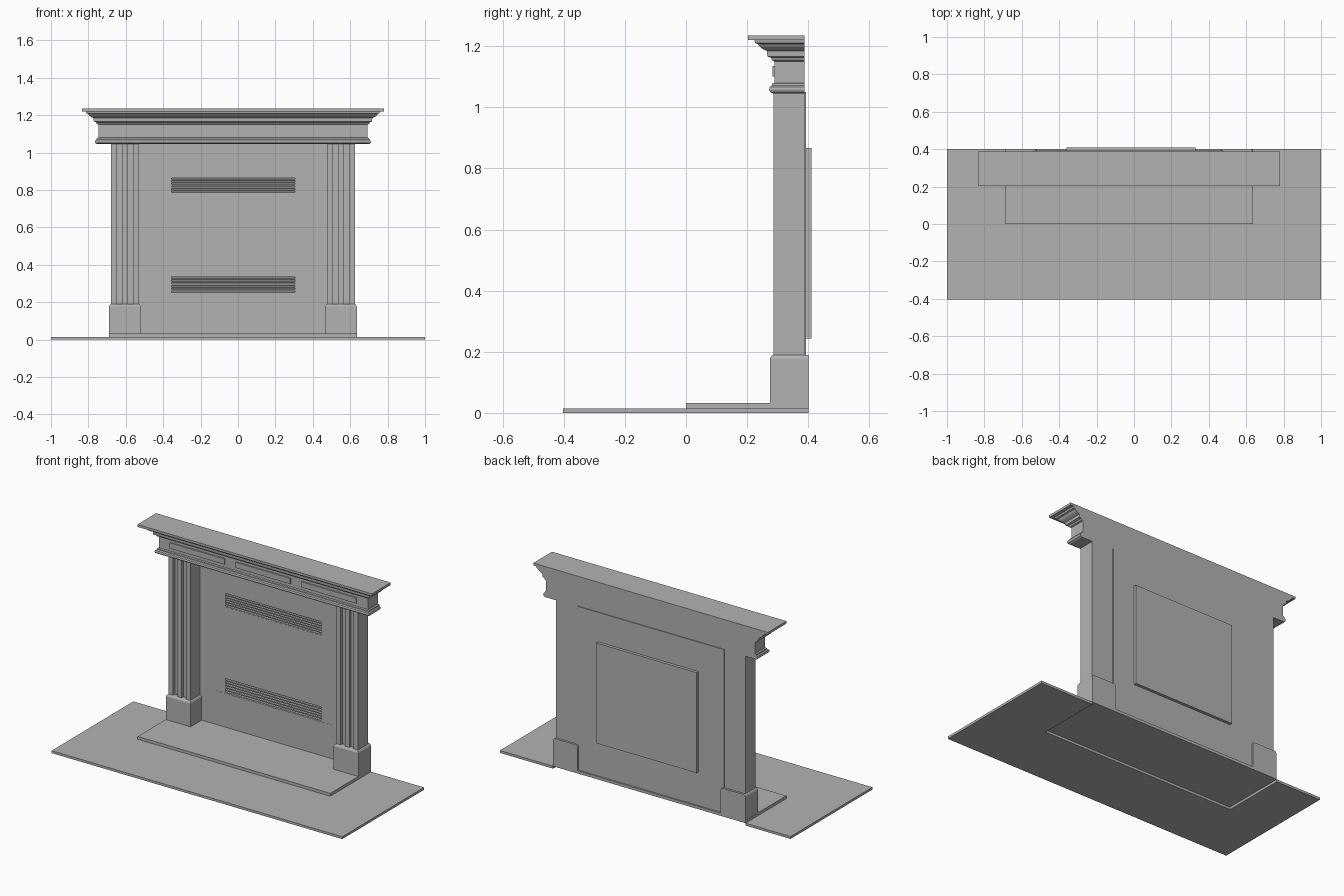
import bpy, bmesh
from mathutils import Matrix

cube = bpy.data.objects.get("Cube")
if cube:
    bpy.data.objects.remove(cube, do_unlink=True)

stone = bpy.data.materials.new("grey_stone")
stone.use_nodes = True
GREY = (0.45, 0.45, 0.45, 1)
stone.diffuse_color = GREY
stone.node_tree.nodes["Principled BSDF"].inputs["Base Color"].default_value = GREY

CX = -0.027    # centre line of the surround
BACK = 0.387   # back plane of the surround


def finish(name, bm):
    bmesh.ops.recalc_face_normals(bm, faces=bm.faces[:])
    mesh = bpy.data.meshes.new(name)
    bm.to_mesh(mesh)
    bm.free()
    mesh.materials.append(stone)
    obj = bpy.data.objects.new(name, mesh)
    bpy.context.collection.objects.link(obj)
    return obj


def add_box(bm, x0, x1, y0, y1, z0, z1):
    size = Matrix.Diagonal((x1 - x0, y1 - y0, z1 - z0, 1))
    place = Matrix.Translation(((x0 + x1) / 2, (y0 + y1) / 2, (z0 + z1) / 2))
    bmesh.ops.create_cube(bm, size=1, matrix=place @ size)


def box(name, *dims):
    bm = bmesh.new()
    add_box(bm, *dims)
    return finish(name, bm)


def prism(name, outline, z0, z1):
    """Plan outline extruded upward."""
    bm = bmesh.new()
    face = bm.faces.new([bm.verts.new((x, y, z0)) for x, y in outline])
    ext = bmesh.ops.extrude_face_region(bm, geom=[face])["geom"]
    bmesh.ops.translate(bm, vec=(0, 0, z1 - z0),
                        verts=[v for v in ext if isinstance(v, bmesh.types.BMVert)])
    return finish(name, bm)


def moulding(name, cx, half, front, back, profile):
    """Stack of rectangles, each grown by its offset at front and sides."""
    bm = bmesh.new()
    rings = []
    for off, z in profile:
        w, f = half + off, front - off
        rings.append([bm.verts.new((cx + x, y, z)) for x, y in
                      ((-w, f), (w, f), (w, back), (-w, back))])
    for a, b in zip(rings, rings[1:]):
        for i in range(4):
            j = (i + 1) % 4
            bm.faces.new((a[i], a[j], b[j], b[i]))
    bm.faces.new(rings[0])
    bm.faces.new(rings[-1])
    return finish(name, bm)


# floor slab with a notch under the hearth, then the hearth itself
HX0, HX1 = -0.69, 0.635
prism("floor_slab", [(-1, -0.403), (1, -0.403), (1, 0.4), (HX1, 0.4),
                     (HX1, 0), (HX0, 0), (HX0, 0.4), (-1, 0.4)], 0, 0.015)
box("hearth", HX0, HX1, 0, 0.4, 0.015, 0.033)

# pilasters: fluted shaft on a chamfered block
for side, label in ((-1, "right"), (1, "left")):
    px = CX + side * 0.577
    moulding(label + "_base_block", px, 0.085, 0.275, 0.4,
             [(0, 0.033), (0, 0.178), (-0.005, 0.187), (-0.01, 0.19)])
    strip = 0.15 / 5
    outline = [(px + 0.075, BACK), (px - 0.075, BACK)]
    for i in range(5):
        y = 0.306 if i % 2 else 0.287
        x = px - 0.075 + i * strip
        outline += [(x, y), (x + strip, y)]
    prism(label + "_fluted_shaft", outline, 0.185, 1.05)

# mantel: lower bead, frieze, stepped cornice and shelf
moulding("mantel", CX, 0.72, 0.29, BACK, [
    (0.006, 1.045), (0.015, 1.05), (0.018, 1.058), (0.016, 1.066), (0.009, 1.071),
    (0.008, 1.077), (0, 1.08), (0, 1.15), (0.008, 1.153), (0.012, 1.162),
    (0.024, 1.166), (0.025, 1.184), (0.038, 1.19), (0.048, 1.197),
    (0.055, 1.207), (0.064, 1.21), (0.066, 1.22), (0.087, 1.22), (0.087, 1.235)])
for label, mid in (("right", -0.453), ("middle", 0), ("left", 0.453)):
    box(label + "_frieze_plate", CX + mid - 0.188, CX + mid + 0.188,
        0.283, 0.292, 1.1, 1.135)

# wall panel and the firebox casing behind it, both slotted for the grilles
wall = box("wall_panel", CX - 0.51, CX + 0.505, 0.384, 0.392, 0.033, 1.05)
casing = box("firebox_casing", -0.36, 0.33, 0.388, 0.41, 0.243, 0.867)
GX0, GX1 = -0.355, 0.305
GRILLES = (("lower", 0.245, 0.335), ("upper", 0.78, 0.865))
bm = bmesh.new()
for _, z0, z1 in GRILLES:
    add_box(bm, GX0, GX1, 0.37, 0.406, z0, z1)
cutter = finish("grille_cutter", bm)
cutter.hide_render = True
cutter.hide_viewport = True
cutter.display_type = 'WIRE'
for obj in (wall, casing):
    mod = obj.modifiers.new("grille_slots", 'BOOLEAN')
    mod.operation = 'DIFFERENCE'
    mod.solver = 'EXACT'
    mod.object = cutter

# sloping louvres
for label, z0, z1 in GRILLES:
    bm = bmesh.new()
    step = (z1 - z0) / 6
    for i in range(6):
        z = z0 + i * step
        section = [(0.385, z), (0.385, z + step * 0.45),
                   (0.404, z + step * 0.95), (0.404, z + step * 0.5)]
        face = bm.faces.new([bm.verts.new((GX0, y, h)) for y, h in section])
        ext = bmesh.ops.extrude_face_region(bm, geom=[face])["geom"]
        bmesh.ops.translate(bm, vec=(GX1 - GX0, 0, 0),
                            verts=[v for v in ext if isinstance(v, bmesh.types.BMVert)])
    finish(label + "_grille", bm)

# slim trim around the lower firebox opening
box("firebox_trim", -0.42, 0.375, 0.383, 0.385, 0.228, 0.243)
